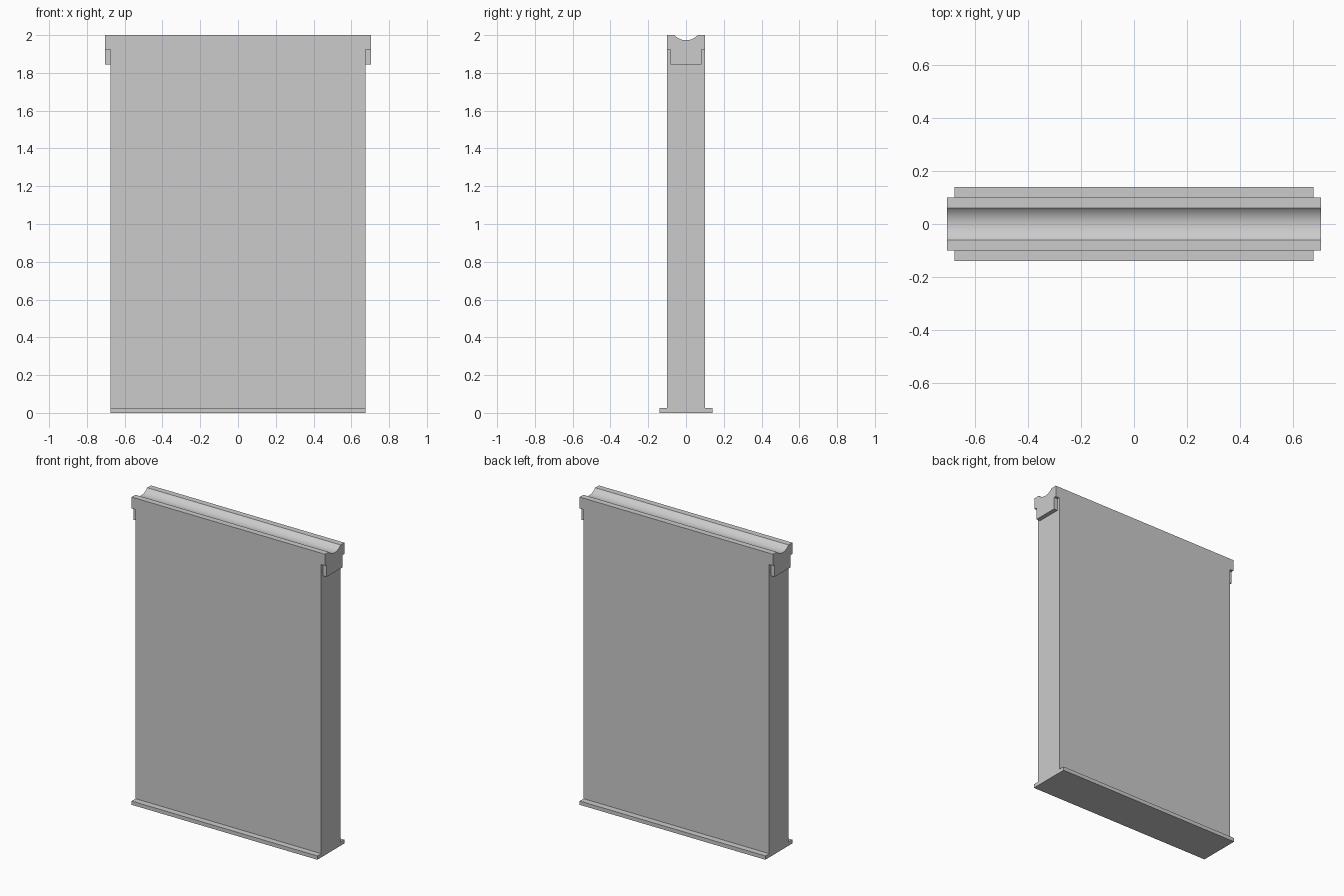
import bpy, bmesh, math

cube = bpy.data.objects.get("Cube")
if cube:
    bpy.data.objects.remove(cube, do_unlink=True)

HALF_BODY, HALF_RAIL = 0.675, 0.703   # half lengths along x
HALF_DEPTH, HALF_BASE, HALF_TAB = 0.1, 0.14, 0.083
HEIGHT, BASE_TOP, RAIL_BOTTOM, TAB_BOTTOM = 2.0, 0.025, 1.925, 1.845
GROOVE_HALF, GROOVE_DEPTH = 0.061, 0.027

grey = bpy.data.materials.new("plain_grey")
grey.use_nodes = True
color = (0.6, 0.6, 0.6, 1)
grey.diffuse_color = color
grey.node_tree.nodes["Principled BSDF"].inputs["Base Color"].default_value = color


def extrude_profile(name, profile, x0, x1):
    """Solid made by sweeping a (y, z) outline from x0 to x1."""
    bm = bmesh.new()
    face = bm.faces.new([bm.verts.new((x0, y, z)) for y, z in profile])
    swept = bmesh.ops.extrude_face_region(bm, geom=[face])["geom"]
    verts = [v for v in swept if isinstance(v, bmesh.types.BMVert)]
    bmesh.ops.translate(bm, verts=verts, vec=(x1 - x0, 0, 0))
    bmesh.ops.recalc_face_normals(bm, faces=bm.faces)
    mesh = bpy.data.meshes.new(name)
    bm.to_mesh(mesh)
    bm.free()
    mesh.materials.append(grey)
    obj = bpy.data.objects.new(name, mesh)
    bpy.context.collection.objects.link(obj)
    return obj


def mirrored(right_half):
    """Close a right-hand outline with its mirror image."""
    return right_half + [(-y, z) for y, z in reversed(right_half)]


# Panel section: flanged foot, straight sides, round groove along the top
radius = (GROOVE_HALF ** 2 + GROOVE_DEPTH ** 2) / (2 * GROOVE_DEPTH)
sweep = math.asin(GROOVE_HALF / radius)
steps = 12
groove = []
for i in range(steps):
    a = sweep * (1 - (i + 0.5) / (steps + 0.0)) if i else sweep
    groove.append((radius * math.sin(a),
                   HEIGHT - GROOVE_DEPTH + radius * (1 - math.cos(a))))
section = mirrored([(HALF_BASE, 0), (HALF_BASE, BASE_TOP),
                    (HALF_DEPTH, BASE_TOP), (HALF_DEPTH, HEIGHT)] + groove)
panel = extrude_profile("panel", section, -HALF_RAIL, HALF_RAIL)

# Cut both ends back below the rail, leaving a hanging tab on each
notch = mirrored([(0.3, -0.1), (0.3, RAIL_BOTTOM),
                  (HALF_TAB, RAIL_BOTTOM), (HALF_TAB, TAB_BOTTOM)])
for side in (-1, 1):
    cutter = extrude_profile("end_cutter", notch, side * HALF_BODY, side * 0.8)
    cutter.hide_render = True
    mod = panel.modifiers.new("end_notch", "BOOLEAN")
    mod.operation, mod.solver, mod.object = "DIFFERENCE", "EXACT", cutter
    bpy.context.view_layer.objects.active = panel
    bpy.ops.object.modifier_apply(modifier=mod.name)
    bpy.data.objects.remove(cutter, do_unlink=True)

# Smooth groove, sharp edges elsewhere
bpy.ops.object.select_all(action="DESELECT")
panel.select_set(True)
bpy.context.view_layer.objects.active = panel
bpy.ops.object.shade_smooth_by_angle(angle=math.radians(25))
